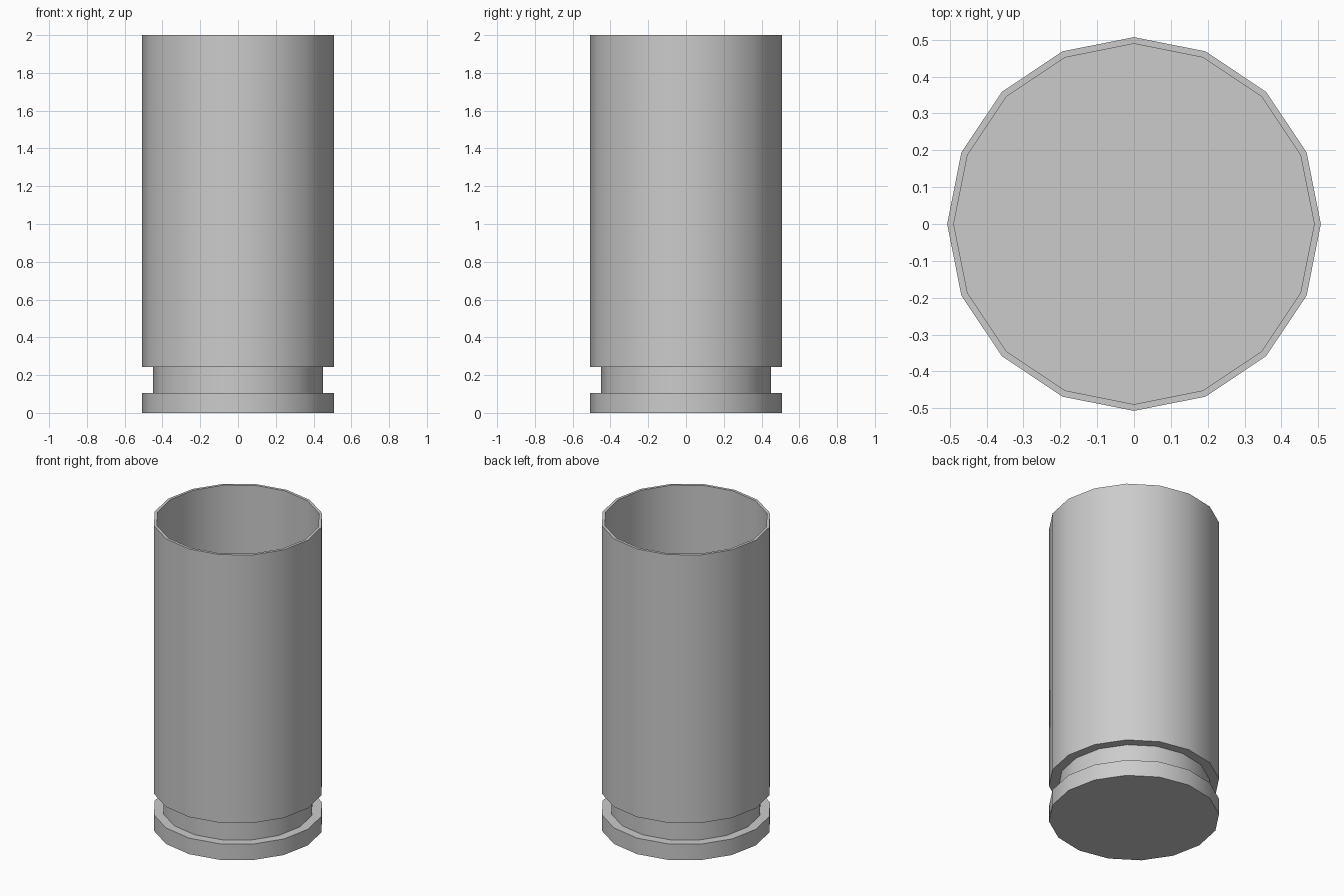
import bpy, bmesh
from math import cos, sin, tau, radians

if "Cube" in bpy.data.objects:
    bpy.data.objects.remove(bpy.data.objects["Cube"])

SIDES = 16


def lathe(name, profile):
    """Revolve an (r, z) profile around z, closing both ends with flat caps."""
    bm = bmesh.new()
    rings = [[bm.verts.new((r * cos(tau * i / SIDES), r * sin(tau * i / SIDES), z))
              for i in range(SIDES)] for r, z in profile]
    for a, b in zip(rings, rings[1:]):
        for i in range(SIDES):
            j = (i + 1) % SIDES
            bm.faces.new((a[i], a[j], b[j], b[i]))
    bm.faces.new(rings[0][::-1])
    bm.faces.new(rings[-1])
    bmesh.ops.recalc_face_normals(bm, faces=bm.faces[:])
    mesh = bpy.data.meshes.new(name)
    bm.to_mesh(mesh)
    bm.free()
    obj = bpy.data.objects.new(name, mesh)
    bpy.context.collection.objects.link(obj)
    bpy.ops.object.select_all(action='DESELECT')
    obj.select_set(True)
    bpy.context.view_layer.objects.active = obj
    bpy.ops.object.shade_smooth_by_angle(angle=radians(30))
    return obj


# Open casing: base rim, extractor groove, outer wall, lip, inner wall and floor
R_OUT, R_GROOVE, R_IN = 0.507, 0.449, 0.489
lathe("casing", [
    (R_OUT, 0.0), (R_OUT, 0.105),
    (R_GROOVE, 0.105), (R_GROOVE, 0.243),
    (R_OUT, 0.243), (R_OUT, 2.0),
    (R_IN, 2.0), (R_IN, 0.262),
])
